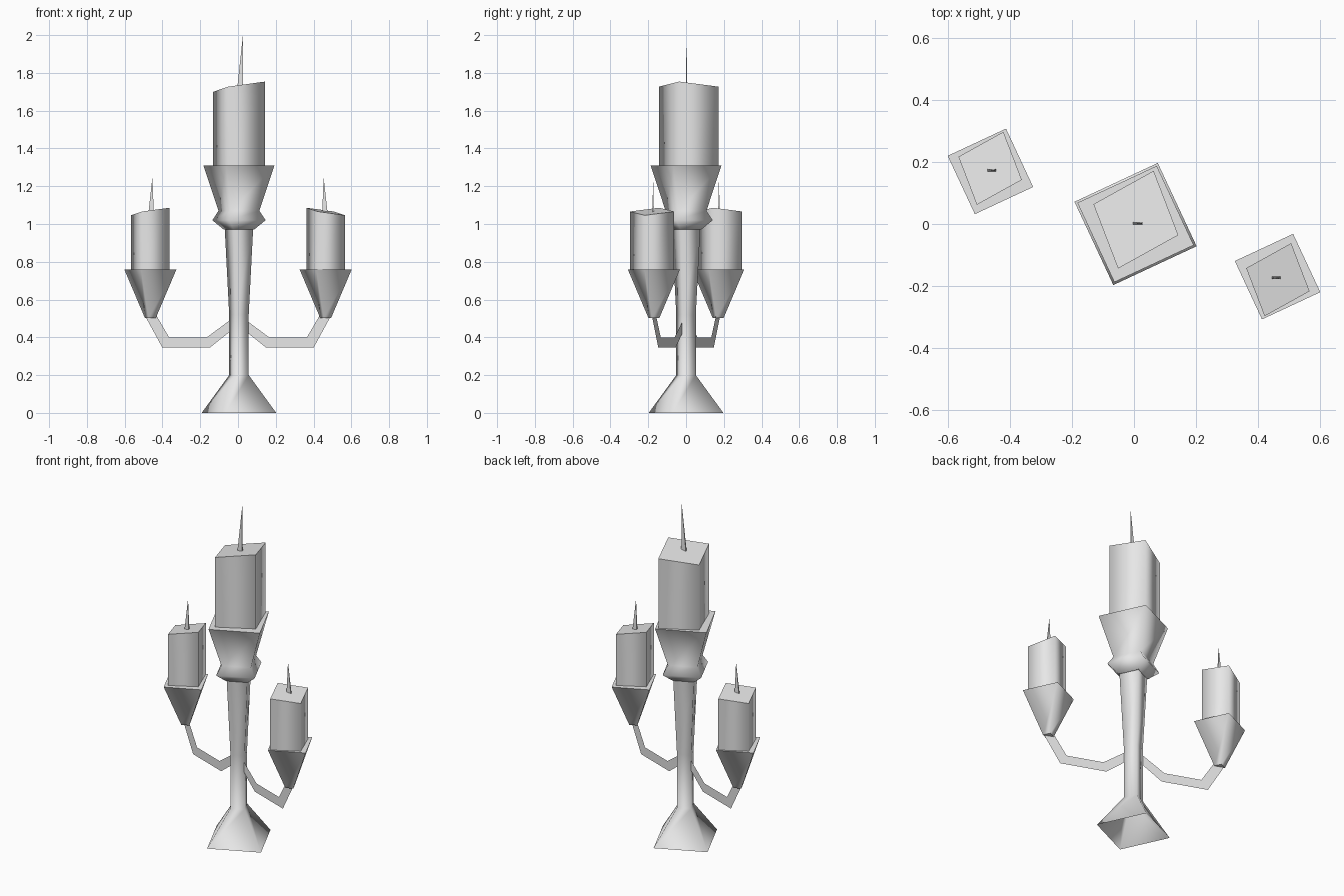
import bpy
import bmesh
from math import cos, sin, radians, pi

if "Cube" in bpy.data.objects:
    bpy.data.objects.remove(bpy.data.objects["Cube"], do_unlink=True)

# One plain grey for everything
grey = bpy.data.materials.new("plain grey")
grey.diffuse_color = (0.8, 0.8, 0.8, 1)
grey.use_nodes = True
grey.node_tree.nodes["Principled BSDF"].inputs["Base Color"].default_value = (0.8, 0.8, 0.8, 1)

TURN = radians(-20)      # direction of the first corner of every square section
ARM_SLOPE = -0.367       # the arms lie in the vertical plane y = ARM_SLOPE * x


def finish(name, bm):
    mesh = bpy.data.meshes.new(name)
    bm.to_mesh(mesh)
    bm.free()
    mesh.materials.append(grey)
    obj = bpy.data.objects.new(name, mesh)
    bpy.context.collection.objects.link(obj)
    return obj


def square_loft(name, rings, centre, stretch=1, tilt=0, bottom=True, top=True):
    """Stack four-sided rings (radius, z); tilt raises the first corner of the top ring."""
    bm = bmesh.new()
    loops = []
    for n, (r, z) in enumerate(rings):
        lift = tilt if n == len(rings) - 1 else 0
        loop = []
        for i in range(4):
            a = TURN + i * pi / 2
            rad = r * (stretch if i % 2 else 1)
            loop.append(bm.verts.new((centre[0] + rad * cos(a), centre[1] + rad * sin(a),
                                      z + lift * cos(i * pi / 2))))
        loops.append(loop)
    for low, high in zip(loops, loops[1:]):
        for i in range(4):
            j = (i + 1) % 4
            bm.faces.new((low[i], low[j], high[j], high[i])).smooth = True
    if bottom:
        bm.faces.new(loops[0][::-1])
    if top:
        bm.faces.new(loops[-1])
    return finish(name, bm)


def wick(name, base_x, tip_x, y, z0, z1):
    """Thin pointed blade."""
    bm = bmesh.new()
    half = 0.004
    base = [bm.verts.new((x, y + d, z0)) for x, d in
            ((base_x[0], -half), (base_x[1], -half), (base_x[1], half), (base_x[0], half))]
    tip = bm.verts.new((tip_x, y, z1))
    bm.faces.new(base[::-1])
    for i in range(4):
        bm.faces.new((base[i], base[(i + 1) % 4], tip))
    return finish(name, bm)


def arm(name):
    """Flat bent ribbon from the stem out to a side cup."""
    bm = bmesh.new()
    upper = [(-0.03, 0.50), (-0.165, 0.40), (-0.365, 0.40), (-0.435, 0.52)]
    lower = [(-0.03, 0.44), (-0.15, 0.345), (-0.40, 0.345), (-0.49, 0.51)]
    pairs = [[bm.verts.new((x, ARM_SLOPE * x, z)) for x, z in pair] for pair in zip(upper, lower)]
    for a, b in zip(pairs, pairs[1:]):
        bm.faces.new((a[0], a[1], b[1], b[0]))
    return finish(name, bm)


# Central stand: hollow foot flowing into the stem, then the large cup
MID = (0.005, 0)
square_loft("foot_and_stem", [(0.21, 0), (0.055, 0.2), (0.055, 0.52), (0.08, 0.975)],
            MID, bottom=False)
square_loft("main_cup", [(0.085, 0.97), (0.15, 1.02), (0.115, 1.07), (0.2, 1.31)], MID)
square_loft("main_candle", [(0.146, 1.305), (0.146, 1.727)], (0.006, 0.014),
            stretch=1.15, tilt=0.027)
wick("main_wick", (-0.004, 0.027), 0.026, 0.003, 1.72, 2.0)

# Side branches: the second is the first turned half way round
for side, angle in (("right", 0), ("left", pi)):
    parts = [
        arm(side + "_arm"),
        square_loft(side + "_cup", [(0.031, 0.503), (0.147, 0.76)], (-0.464, 0.17)),
        square_loft(side + "_candle", [(0.109, 0.755), (0.109, 1.066)], (-0.465, 0.18),
                    stretch=1.15, tilt=0.02),
        wick(side + "_wick", (-0.474, -0.446), -0.453, 0.174, 1.06, 1.25),
    ]
    for part in parts:
        part.rotation_euler.z = angle
